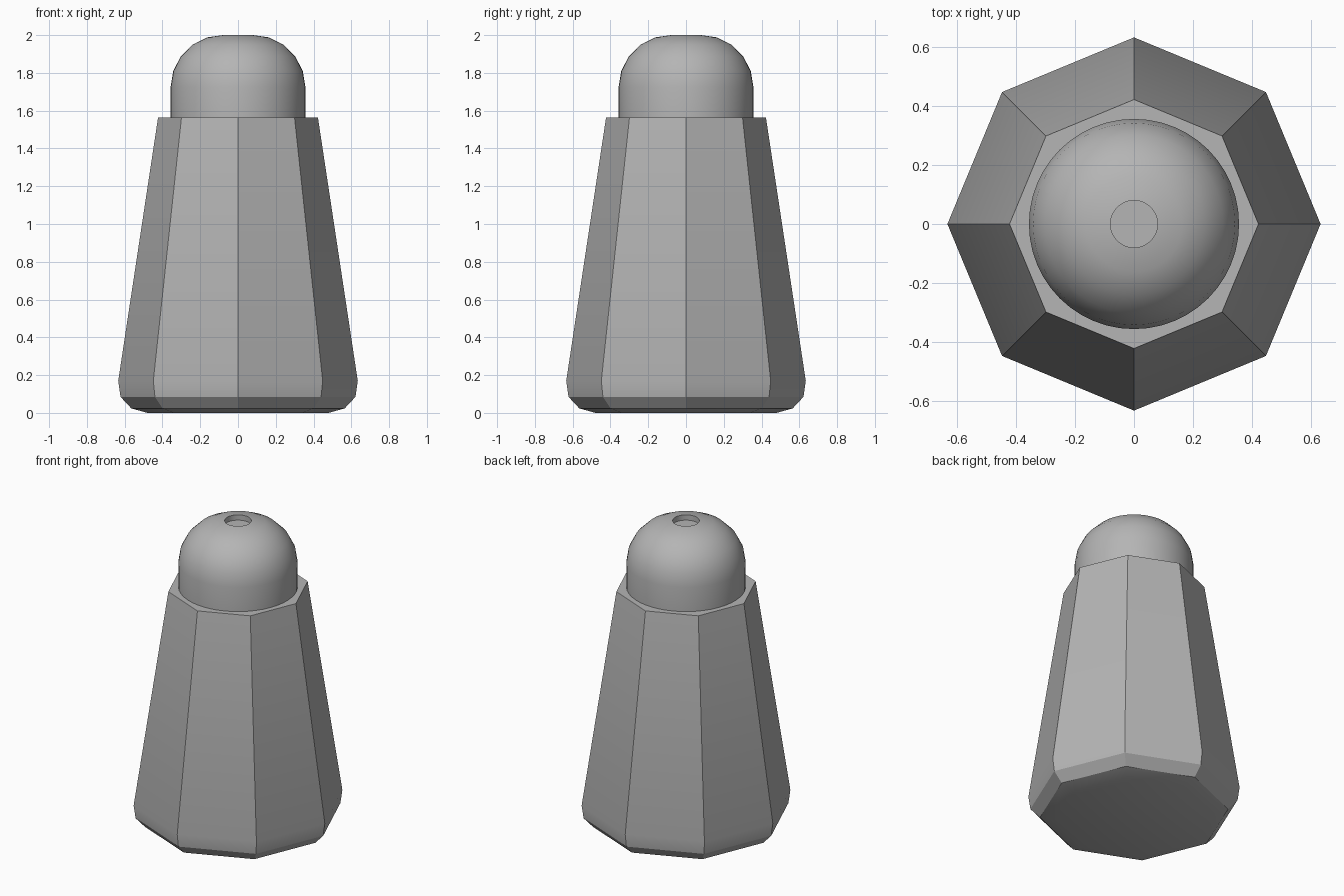
import bpy, bmesh, math

if "Cube" in bpy.data.objects:
    bpy.data.objects.remove(bpy.data.objects["Cube"])

# Darker grey for the whole shaker
grey = bpy.data.materials.new("dark_grey")
grey.diffuse_color = (0.46, 0.46, 0.46, 1.0)
grey.use_nodes = True
grey.node_tree.nodes["Principled BSDF"].inputs["Base Color"].default_value = grey.diffuse_color


def lathe(name, profile, sides):
    """Revolve (radius, z) points around z; the two ends are closed with flat faces."""
    bm = bmesh.new()
    rings = []
    for r, z in profile:
        rings.append([bm.verts.new((r * math.cos(2 * math.pi * i / sides),
                                    r * math.sin(2 * math.pi * i / sides), z))
                      for i in range(sides)])
    for a, b in zip(rings, rings[1:]):
        for i in range(sides):
            j = (i + 1) % sides
            bm.faces.new((a[i], a[j], b[j], b[i]))
    bm.faces.new(rings[0][::-1])
    bm.faces.new(rings[-1])
    bmesh.ops.recalc_face_normals(bm, faces=bm.faces)
    mesh = bpy.data.meshes.new(name)
    bm.to_mesh(mesh)
    bm.free()
    mesh.materials.append(grey)
    obj = bpy.data.objects.new(name, mesh)
    bpy.context.collection.objects.link(obj)
    bpy.ops.object.select_all(action='DESELECT')
    obj.select_set(True)
    bpy.context.view_layer.objects.active = obj
    bpy.ops.object.shade_smooth_by_angle(angle=math.radians(30))
    return obj


# Tapered eight-sided body with a rounded foot
lathe("shaker_body", [(0.48, 0.0), (0.565, 0.024), (0.622, 0.085),
                      (0.634, 0.17), (0.423, 1.565)], 8)

# Domed cap with a shallow round recess in the top
lathe("shaker_cap", [(0.357, 1.565), (0.357, 1.725), (0.343, 1.81),
                     (0.303, 1.887), (0.24, 1.95), (0.163, 1.988),
                     (0.08, 2.0), (0.08, 1.965)], 48)
